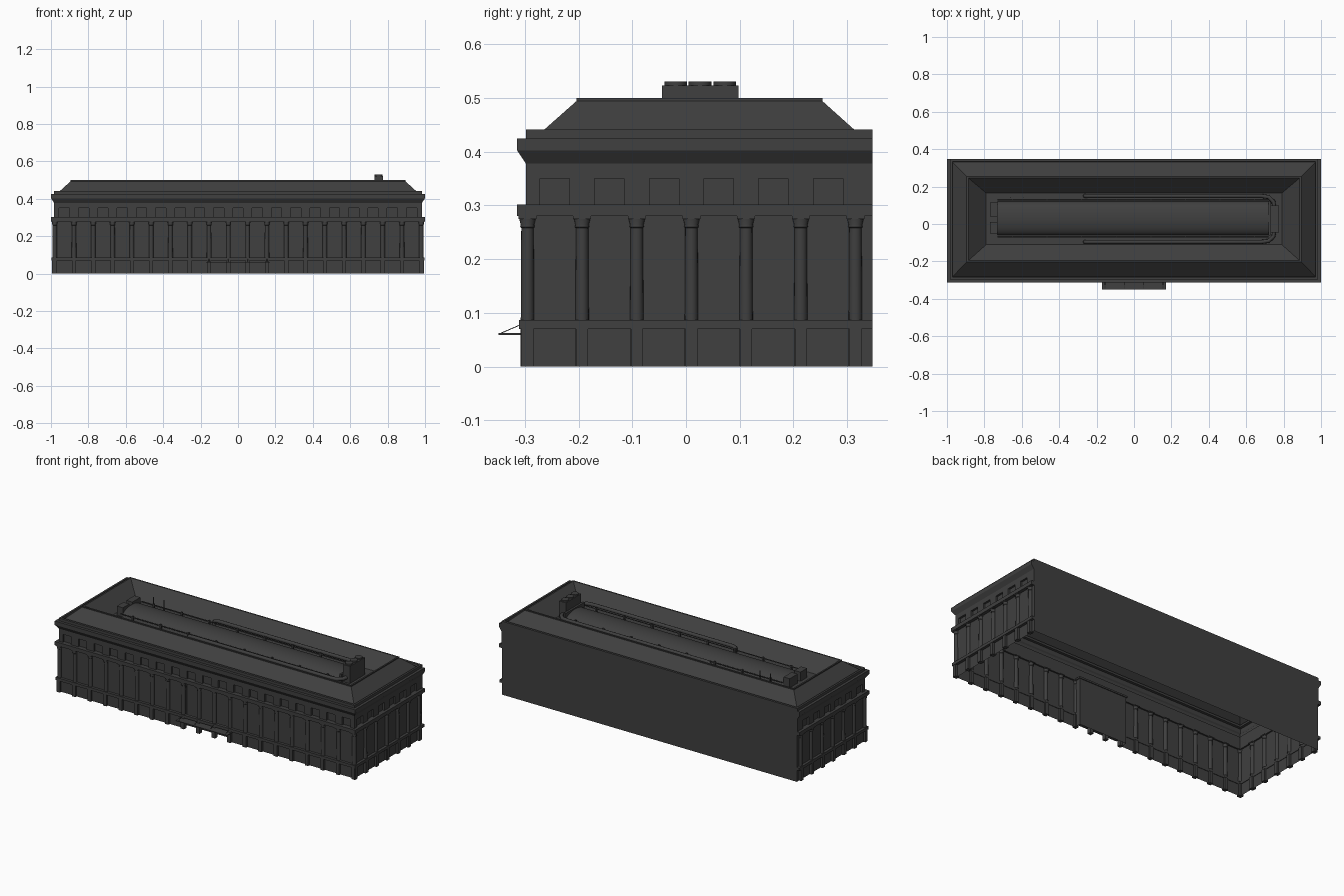
import bpy, bmesh, math
from mathutils import Matrix, Vector

if "Cube" in bpy.data.objects:
    bpy.data.objects.remove(bpy.data.objects["Cube"])

stone = bpy.data.materials.new("dark_grey_stone")
stone.diffuse_color = (0.05, 0.05, 0.05, 1)
stone.use_nodes = True
stone.node_tree.nodes["Principled BSDF"].inputs["Base Color"].default_value = stone.diffuse_color

XW, YF, YB = 0.983, -0.298, 0.347          # facade half width, front, back
COLS_X = [-0.98 + 1.96 / 19 * i for i in range(20)]
COLS_Y = [-0.295 + 0.1017 * i for i in range(7)]


def finish(name, bm, smooth=False, normals=True):
    if normals:
        bmesh.ops.recalc_face_normals(bm, faces=bm.faces[:])
    me = bpy.data.meshes.new(name)
    bm.to_mesh(me)
    bm.free()
    ob = bpy.data.objects.new(name, me)
    bpy.context.collection.objects.link(ob)
    me.materials.append(stone)
    if smooth:
        bpy.context.view_layer.objects.active = ob
        ob.select_set(True)
        bpy.ops.object.shade_smooth_by_angle(angle=math.radians(40))
        ob.select_set(False)
    return ob


def box(bm, x0, x1, y0, y1, z0, z1):
    m = Matrix.Translation(((x0 + x1) / 2, (y0 + y1) / 2, (z0 + z1) / 2)) @ \
        Matrix.Diagonal((abs(x1 - x0), abs(y1 - y0), abs(z1 - z0), 1))
    bmesh.ops.create_cube(bm, size=1, matrix=m)


def loft(bm, rings, closed=True, cap=False):
    vs = [[bm.verts.new(p) for p in r] for r in rings]
    n = len(vs[0])
    for a, b in zip(vs, vs[1:]):
        for i in range(n if closed else n - 1):
            j = (i + 1) % n
            bm.faces.new((a[i], a[j], b[j], b[i]))
    if cap:
        bm.faces.new(vs[-1])


def lathe(bm, x, y, prof, n=16):
    loft(bm, [[(x + r * math.cos(2 * math.pi * i / n), y + r * math.sin(2 * math.pi * i / n), z)
               for i in range(n)] for r, z in prof], cap=True)


def rect(hx, y0, y1, z):
    return [(-hx, y0, z), (hx, y0, z), (hx, y1, z), (-hx, y1, z)]


def facade(o, z):
    return rect(XW + o, YF - o, YB, z)


def u_band(bm, inner, outer, z0, z1):
    # band around front and both sides, flush at the back
    box(bm, -XW - outer, XW + outer, YF - outer, YF + inner, z0, z1)
    for s in (-1, 1):
        box(bm, s * (XW + outer), s * (XW - inner), YF + inner, YB, z0, z1)


# main walls, open below, with recessed entrance bay
bm = bmesh.new()
plan = [(-0.98, YB), (-0.98, -0.295), (-0.16, -0.295), (-0.16, -0.255),
        (0.16, -0.255), (0.16, -0.295), (0.98, -0.295), (0.98, YB)]
loft(bm, [[(x, y, z) for x, y in plan] for z in (0, 0.29)])
finish("main_walls", bm)

# attic, cornice, parapet, roof slopes and sunken roof court
bm = bmesh.new()
loft(bm, [facade(0, 0.352), facade(0, 0.378), facade(0.016, 0.402), facade(0.016, 0.425),
          facade(0, 0.425), facade(0, 0.441),
          rect(0.971, -0.284, 0.333, 0.441), rect(0.971, -0.282, 0.331, 0.425),
          rect(0.895, -0.204, 0.254, 0.494), rect(0.895, -0.204, 0.254, 0.5),
          rect(0.886, -0.196, 0.246, 0.5), rect(0.79, -0.11, 0.165, 0.42)], cap=True)
finish("cornice_and_roof", bm)

# attic storey: recessed window panes and piers between them
bm = bmesh.new()
R, W = 0.012, 0.0275
loft(bm, [rect(XW - R, YF + R, YB, z) for z in (0.29, 0.355)])
finish("attic_windows", bm)
bm = bmesh.new()
loft(bm, [[(x, y, z) for x, y in ((-XW, YF), (XW, YF), (XW, YF + R), (-XW, YF + R))]
          for z in (0.3515, 0.353)])
edges = [-XW] + [(a + b) / 2 + s * W for a, b in zip(COLS_X, COLS_X[1:]) for s in (-1, 1)] + [XW]
for a, b in zip(edges[::2], edges[1::2]):
    box(bm, a, b, YF, YF + R, 0.3, 0.352)
edges = [YF + R] + [(a + b) / 2 + s * W for a, b in zip(COLS_Y, COLS_Y[1:]) for s in (-1, 1)] + [YB]
for a, b in zip(edges[::2], edges[1::2]):
    for s in (-1, 1):
        box(bm, s * XW, s * (XW - R), a, b, 0.3, 0.352)
u_band(bm, R, 0, 0.35, 0.354)
finish("attic_piers", bm)

# horizontal bands
bm = bmesh.new()
u_band(bm, 0.012, 0.016, 0.28, 0.302)
box(bm, -0.165, 0.165, -0.29, -0.25, 0.28, 0.29)
finish("upper_band", bm)
bm = bmesh.new()
u_band(bm, 0.006, 0.013, 0.07, 0.087)
finish("base_band", bm)

# columns and the base blocks under them
spots = [(x, -0.295) for x in COLS_X] + [(s * 0.98, y) for s in (-1, 1) for y in COLS_Y[1:]]
bm = bmesh.new()
for x, y in spots:
    lathe(bm, x, y, [(0.0125, 0.085), (0.0115, 0.258), (0.0135, 0.26), (0.0125, 0.264),
                     (0.0155, 0.276), (0.0155, 0.281)])
finish("columns", bm, smooth=True)
bm = bmesh.new()
for x, y in spots:
    box(bm, x - 0.011, x + 0.011, y - 0.013, y + 0.011, 0, 0.072)
    box(bm, x - 0.0165, x + 0.0165, y - 0.0165, y + 0.0165, 0.275, 0.281)
for s in (-1, 1):                            # side blocks stand out sideways
    for y in COLS_Y:
        box(bm, s * 0.97, s * 0.994, y - 0.011, y + 0.011, 0, 0.072)
finish("column_blocks", bm)

# entrance canopy with slanted stays
bm = bmesh.new()
box(bm, -0.17, 0.17, -0.349, -0.295, 0.059, 0.063)
for x in (-0.155, -0.052, 0.052, 0.155):
    loft(bm, [[(x + dx, y + dz * 0.3, z + dz) for dx, dz in
               ((-0.002, -0.001), (0.002, -0.001), (0.002, 0.001), (-0.002, 0.001))]
              for y, z in ((-0.345, 0.062), (-0.308, 0.078))])
finish("entrance_canopy", bm)

# barrel-vaulted skylight in the roof court
bm = bmesh.new()
arc = [(0.03 - 0.09 * math.cos(math.pi * i / 16), 0.42 + 0.043 * math.sin(math.pi * i / 16))
       for i in range(17)]
loft(bm, [[(x, y, z) for y, z in arc] for x in (-0.73, 0.72)], closed=False)
for x in (-0.73, 0.72):
    bm.faces.new([bm.verts.new((x, y, z)) for y, z in arc])
finish("barrel_skylight", bm, smooth=True)

# roof plant: stack housing, end boxes, poles
bm = bmesh.new()
box(bm, 0.73, 0.775, -0.045, 0.098, 0.42, 0.523)
box(bm, 0.718, 0.73, -0.062, 0.122, 0.42, 0.47)
finish("stack_housing", bm)
bm = bmesh.new()
for y in (-0.019, 0.026, 0.072):
    lathe(bm, 0.752, y, [(0.021, 0.52), (0.021, 0.531)])
finish("stacks", bm, smooth=True)
bm = bmesh.new()
box(bm, -0.77, -0.73, 0.04, 0.115, 0.42, 0.475)
box(bm, -0.77, -0.73, -0.05, 0.012, 0.42, 0.475)
finish("end_boxes", bm)
bm = bmesh.new()
for x in (-0.66, -0.59):
    lathe(bm, x, 0.14, [(0.002, 0.42), (0.002, 0.485)], 6)
finish("roof_poles", bm)


def pipe(name, pts, r):
    cu = bpy.data.curves.new(name, "CURVE")
    cu.dimensions = "3D"
    cu.bevel_depth, cu.bevel_resolution, cu.use_fill_caps = r, 2, True
    sp = cu.splines.new("POLY")
    sp.points.add(len(pts) - 1)
    for p, q in zip(sp.points, pts):
        p.co = (*q, 1)
    ob = bpy.data.objects.new(name, cu)
    bpy.context.collection.objects.link(ob)
    cu.materials.append(stone)


# ducts bending down at one end and into the housing at the other
for name, y, ye in (("back_duct", 0.15, 0.09), ("front_duct", -0.096, -0.04)):
    pipe(name, [(-0.262, y, 0.42), (-0.262, y, 0.441), (-0.255, y, 0.448), (-0.24, y, 0.45),
                (0.68, y, 0.45), (0.72, y * 0.9 + ye * 0.1, 0.45),
                (0.745, (y + ye) / 2, 0.45), (0.75, ye, 0.45)], 0.011)
# thin service pipes with supports along the skylight
for name, y in (("back_service_pipe", 0.128), ("front_service_pipe", -0.07)):
    pipe(name, [(-0.73, y, 0.446), (0.72, y, 0.446)], 0.003)
    bm = bmesh.new()
    for i in range(8):
        x = -0.65 + 0.185 * i
        box(bm, x - 0.005, x + 0.005, y - 0.005, y + 0.005, 0.42, 0.453)
    finish(name + "_supports", bm)
